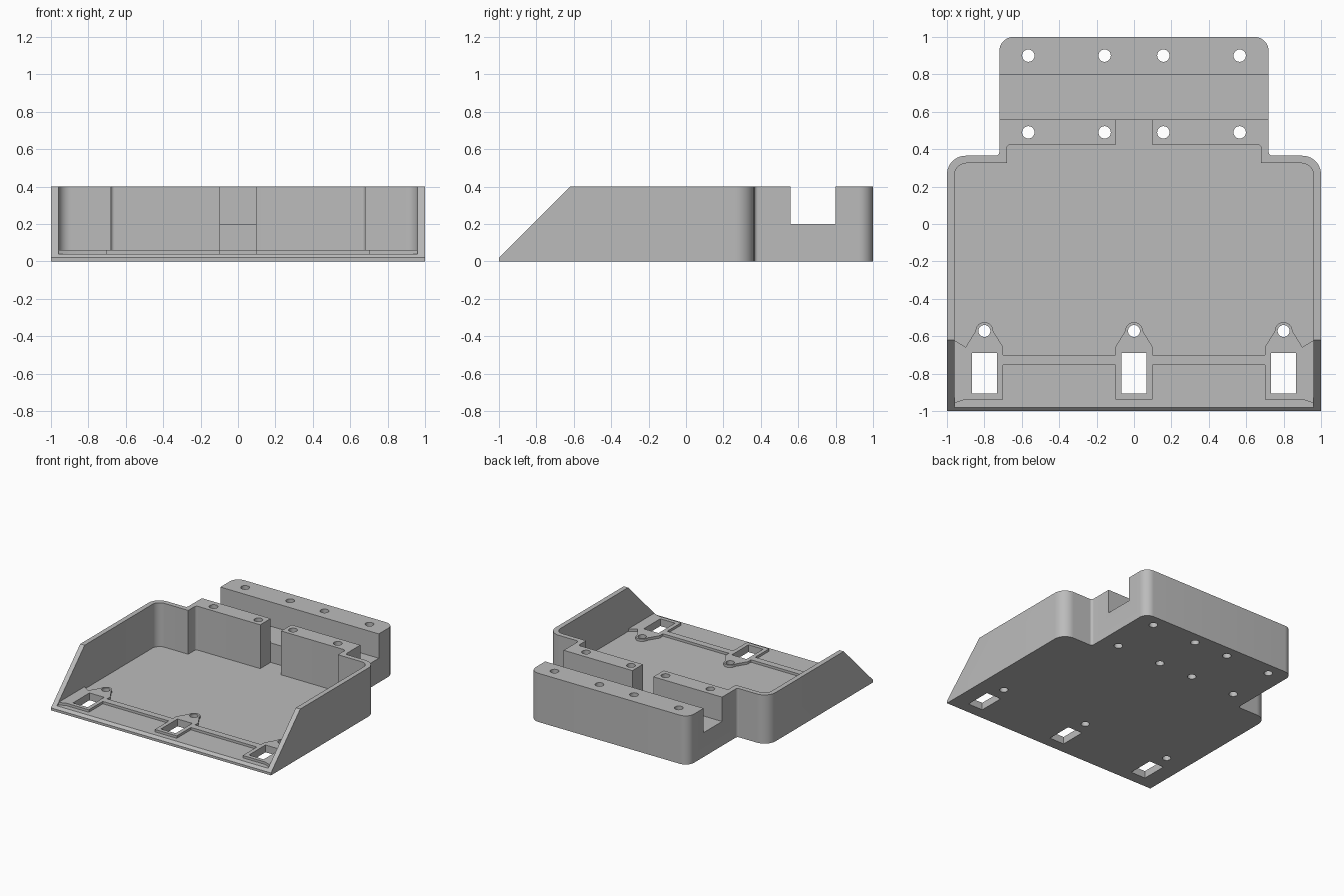
import bpy, bmesh, math
from mathutils import Vector

cube = bpy.data.objects.get("Cube")
if cube:
    bpy.data.objects.remove(cube, do_unlink=True)

grey = bpy.data.materials.new("plain_grey")
grey.use_nodes = True
GREY = (0.5, 0.5, 0.5, 1)
grey.diffuse_color = GREY
grey.node_tree.nodes["Principled BSDF"].inputs["Base Color"].default_value = GREY


def outline(corners, steps=10):
    """Corners (x, y, radius) to points, rounding the right-angled ones."""
    pts = []
    for i, (x, y, r) in enumerate(corners):
        p = Vector((x, y))
        if not r:
            pts.append(p)
            continue
        a = (Vector(corners[i - 1][:2]) - p).normalized()
        b = (Vector(corners[(i + 1) % len(corners)][:2]) - p).normalized()
        c = p + r * (a + b)
        for k in range(steps + 1):
            t = math.pi / 2 * k / steps
            pts.append(c - r * (b * math.cos(t) + a * math.sin(t)))
    return pts


def mirrored(half):
    return half + [(-x, y, r) for x, y, r in reversed(half)]


def prism(name, pts, low, high, place=lambda u, v, w: (u, v, w)):
    """Extrude a flat outline between two levels."""
    bm = bmesh.new()
    face = bm.faces.new([bm.verts.new(place(p[0], p[1], low)) for p in pts])
    shift = Vector(place(0, 0, high)) - Vector(place(0, 0, low))
    top = bmesh.ops.extrude_face_region(bm, geom=[face])["geom"]
    bmesh.ops.translate(bm, verts=[g for g in top if isinstance(g, bmesh.types.BMVert)], vec=shift)
    bmesh.ops.recalc_face_normals(bm, faces=bm.faces)
    mesh = bpy.data.meshes.new(name)
    bm.to_mesh(mesh)
    bm.free()
    mesh.materials.append(grey)
    obj = bpy.data.objects.new(name, mesh)
    bpy.context.collection.objects.link(obj)
    return obj


def box(name, x0, x1, y0, y1, z0, z1):
    return prism(name, [(x0, y0), (x1, y0), (x1, y1), (x0, y1)], z0, z1)


def circle(x, y, r, n=32):
    return [(x + r * math.cos(2 * math.pi * k / n), y + r * math.sin(2 * math.pi * k / n))
            for k in range(n)]


def combine(target, tool, operation):
    tool.hide_render = True
    bpy.context.view_layer.objects.active = target
    mod = target.modifiers.new(tool.name, "BOOLEAN")
    mod.operation, mod.solver, mod.object = operation, "EXACT", tool
    bpy.ops.object.modifier_apply(modifier=mod.name)
    bpy.data.objects.remove(tool, do_unlink=True)


# Solid block: wide tray with a narrower mounting section behind
body = prism("tray_body", outline(mirrored([
    (1, -1, 0), (1, 0.365, 0.1), (0.72, 0.365, 0.02), (0.72, 1, 0.075)])), 0, 0.4)

# Open pocket, with the gap between the two rear blocks
combine(body, prism("pocket", outline(mirrored([
    (0.96, -1.2, 0), (0.96, 0.325, 0.065), (0.68, 0.325, 0), (0.68, 0.425, 0.02),
    (0.095, 0.425, 0), (0.095, 0.56, 0)])), 0.04, 0.6), "DIFFERENCE")

# Raised rib across the floor
combine(body, box("floor_rib", -0.8, 0.8, -0.755, -0.7, 0.02, 0.06), "UNION")

# Raised pads, each a plate narrowing to a round boss
HOLE_Y, WIDE, BACK, FRONT = -0.572, 0.1, -0.658, -0.937
boss = [(0.047 * math.cos(math.radians(a)), HOLE_Y + 0.047 * math.sin(math.radians(a)))
        for a in range(0, 181, 12)]
for side in (-1, 0, 1):
    pad = [(WIDE, FRONT), (WIDE, BACK)] + boss + [(-WIDE, BACK)]
    if side:
        # The outer pads run on to the side wall
        pad += [(-0.18, -0.61), (-0.18, -0.965), (-WIDE, FRONT)]
    else:
        pad += [(-WIDE, FRONT)]
    flip = -1 if side > 0 else 1
    pts = [(side * 0.8 + flip * x, y) for x, y in pad]
    combine(body, prism("latch_pad", pts, 0.02, 0.06), "UNION")

# Sloping front and the channel across the rear
combine(body, prism("front_slope", [(-1.2, -0.18), (-0.42, 0.6), (-1.2, 0.6)], -1.2, 1.2,
                    lambda u, v, w: (w, u, v)), "DIFFERENCE")
combine(body, box("rear_channel", -1.2, 1.2, 0.56, 0.8, 0.2, 0.6), "DIFFERENCE")

# Windows and screw holes through the pads
for x in (-0.8, 0, 0.8):
    combine(body, box("pad_window", x - 0.067, x + 0.067, -0.905, -0.69, -0.1, 0.2), "DIFFERENCE")
    combine(body, prism("pad_hole", circle(x, HOLE_Y, 0.032), -0.1, 0.2), "DIFFERENCE")

# Screw holes through the rear blocks
for x in (-0.565, -0.157, 0.157, 0.565):
    for y in (0.49, 0.9):
        combine(body, prism("screw_hole", circle(x, y, 0.033), -0.1, 0.6), "DIFFERENCE")

bpy.ops.object.select_all(action="DESELECT")
body.select_set(True)
bpy.context.view_layer.objects.active = body
bpy.ops.object.shade_smooth_by_angle(angle=math.radians(30))
